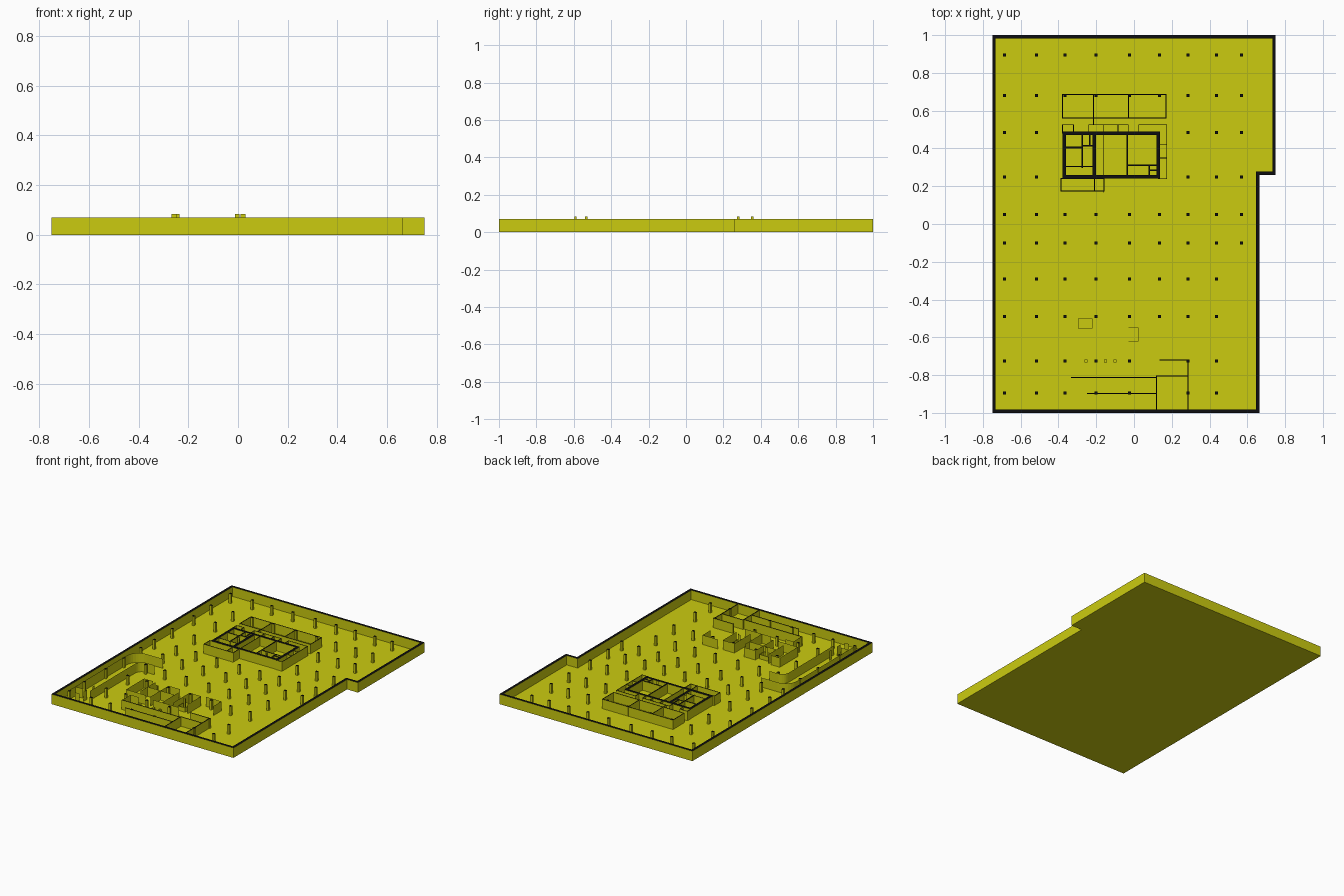
import bpy, bmesh, math

H = 0.07      # wall height
FLOOR = 0.004


def material(name, rgb):
    m = bpy.data.materials.new(name)
    m.diffuse_color = (*rgb, 1)
    return m


YELLOW = material("yellow", (0.60, 0.60, 0.005))
BLACK = material("black", (0.004, 0.004, 0.005))


def finish(bm, name, black_tops=True):
    for f in bm.faces:
        f.material_index = 1 if black_tops and f.normal.z > 0.9 else 0
    me = bpy.data.meshes.new(name)
    bm.to_mesh(me)
    bm.free()
    me.materials.append(YELLOW)
    me.materials.append(BLACK)
    ob = bpy.data.objects.new(name, me)
    bpy.context.collection.objects.link(ob)
    return ob


def box(bm, x0, x1, y0, y1, z0=FLOOR, z1=H):
    r = bmesh.ops.create_cube(bm, size=1)
    for v in r["verts"]:
        v.co = (x1 if v.co.x > 0 else x0, y1 if v.co.y > 0 else y0, z1 if v.co.z > 0 else z0)
    bm.normal_update()


def walls(name, segments, t, black_tops=True, top=H):
    """Axis-aligned wall boxes (x0, y0, x1, y1) of thickness t."""
    bm = bmesh.new()
    for x0, y0, x1, y1 in segments:
        box(bm, min(x0, x1) - t / 2, max(x0, x1) + t / 2,
            min(y0, y1) - t / 2, max(y0, y1) + t / 2, z1=top)
    return finish(bm, name, black_tops)


def rect(x0, x1, y0, y1):
    return [(x0, y0, x1, y0), (x0, y1, x1, y1), (x0, y0, x0, y1), (x1, y0, x1, y1)]


def screen(name, path, top=H):
    """Sheet partition without thickness along a path."""
    bm = bmesh.new()
    cols = [(bm.verts.new((x, y, FLOOR)), bm.verts.new((x, y, top))) for x, y in path]
    for a, b in zip(cols, cols[1:]):
        bm.faces.new((a[0], b[0], b[1], a[1]))
    bm.normal_update()
    return finish(bm, name, False)


def arc(cx, cy, r, n=8):
    """Quarter bend from heading +y to heading +x."""
    return [(cx - r * math.cos(i / n * math.pi / 2), cy + r * math.sin(i / n * math.pi / 2))
            for i in range(n + 1)]


# floor slab and perimeter wall
def outline(d):
    return [(-0.75 + d, -1 + d), (0.665 - d, -1 + d), (0.665 - d, 0.26 + d),
            (0.75 - d, 0.26 + d), (0.75 - d, 1 - d), (-0.75 + d, 1 - d)]


bm = bmesh.new()
face = bm.faces.new([bm.verts.new((x, y, 0)) for x, y in outline(0)])
r = bmesh.ops.extrude_face_region(bm, geom=[face])
bmesh.ops.translate(bm, vec=(0, 0, FLOOR), verts=[g for g in r["geom"] if isinstance(g, bmesh.types.BMVert)])
bmesh.ops.recalc_face_normals(bm, faces=bm.faces)
finish(bm, "floor_slab", False)

bm = bmesh.new()
rings = [[bm.verts.new((x, y, z)) for x, y in outline(d)]
         for d, z in ((0, 0), (0, H), (0.018, H), (0.018, FLOOR))]
for a, b in zip(rings, rings[1:]):
    for i in range(6):
        j = (i + 1) % 6
        bm.faces.new((a[i], a[j], b[j], b[i]))
bm.normal_update()
finish(bm, "perimeter_wall")

# column grid
XS = (-0.685, -0.515, -0.365, -0.20, -0.025, 0.135, 0.285, 0.437, 0.57)
YS = (0.895, 0.68, 0.485, 0.25, 0.05, -0.10, -0.29, -0.49, -0.725, -0.895)
bm = bmesh.new()
for y in YS:
    for x in XS:
        if (x > 0.5 and y < -0.2) or (0.2 < y < 0.5 and -0.4 < x < 0.2) or (x == 0.135 and y < -0.7):
            continue
        box(bm, x - 0.008, x + 0.008, y - 0.008, y + 0.008)
finish(bm, "columns")

# central core: thick structural walls, then inner partitions
walls("core_structure", rect(-0.37, 0.128, 0.25, 0.48) + [(-0.21, 0.25, -0.21, 0.48)], 0.018)
walls("core_partitions", [
    (-0.035, 0.25, -0.035, 0.48), (-0.37, 0.405, -0.275, 0.405), (-0.275, 0.30, -0.275, 0.48),
    (-0.275, 0.415, -0.21, 0.415), (-0.235, 0.415, -0.235, 0.48), (-0.035, 0.31, 0.128, 0.31),
    (0.08, 0.25, 0.08, 0.31), (0.08, 0.285, 0.128, 0.285)], 0.008)
walls("core_light_partitions", [(-0.37, 0.305, -0.21, 0.305), (-0.16, 0.17, -0.16, 0.525)], 0.004)

# rooms around the core
walls("back_rooms", rect(-0.378, 0.17, 0.56, 0.685) + [
    (-0.215, 0.53, -0.215, 0.685), (-0.03, 0.56, -0.03, 0.685)], 0.005)
walls("corridor_walls", [
    (-0.378, 0.525, -0.32, 0.525), (-0.24, 0.525, -0.03, 0.525), (0.025, 0.525, 0.173, 0.525),
    (-0.378, 0.48, -0.378, 0.525), (-0.32, 0.49, -0.32, 0.525), (-0.24, 0.49, -0.24, 0.525),
    (-0.085, 0.49, -0.085, 0.525), (-0.03, 0.49, -0.03, 0.525), (0.025, 0.49, 0.025, 0.525),
    (0.173, 0.24, 0.173, 0.525), (0.128, 0.24, 0.173, 0.24),
    (0.128, 0.42, 0.173, 0.42), (0.128, 0.35, 0.173, 0.35)], 0.004)
walls("front_annex", rect(-0.387, -0.16, 0.175, 0.24) + [(-0.21, 0.175, -0.21, 0.24)], 0.005)

# service rooms by the front wall
walls("service_walls", [
    (-0.33, -0.813, 0.12, -0.813), (0.12, -0.805, 0.285, -0.805), (-0.245, -0.897, 0.12, -0.897),
    (0.12, -0.98, 0.12, -0.805), (0.285, -0.98, 0.285, -0.72), (0.138, -0.72, 0.285, -0.72)], 0.006)

# front room block made of thin screens
for path in (
        [(-0.245, -0.67), (-0.40, -0.67), (-0.40, -0.47), (-0.33, -0.47)],
        [(-0.31, -0.47), (-0.31, -0.64)], [(-0.31, -0.56), (-0.10, -0.56)],
        [(-0.21, -0.67), (-0.21, -0.47), (-0.12, -0.47)], [(-0.10, -0.70), (-0.10, -0.52)],
        [(-0.04, -0.66), (-0.04, -0.48), (0.05, -0.48), (0.05, -0.63)],
        [(0.08, -0.47), (0.20, -0.47), (0.20, -0.56)], [(-0.17, -0.70), (0.03, -0.70)],
        [(-0.33, -0.813), (-0.33, -0.72), (-0.27, -0.72)]):
    screen("front_room_screen", path)

# ramp with rounded bend along the left side
screen("ramp_outer_wall", [(-0.69, -0.88)] + arc(-0.60, -0.25, 0.09) + [(-0.47, -0.16)])
screen("ramp_inner_wall", [(-0.575, -0.82)] + arc(-0.525, -0.32, 0.05) + [(-0.46, -0.27)])
for path in ([(-0.60, -0.76), (-0.60, -0.735)], [(-0.60, -0.86), (-0.60, -0.82)],
             [(-0.64, -0.893), (-0.605, -0.893)], [(-0.69, -0.82), (-0.63, -0.82)]):
    screen("ramp_lobby_screen", path)

# fixtures: low enclosures with a taller thin panel
for i, (x, y, w, d) in enumerate(((-0.258, -0.527, 0.075, 0.05), (-0.003, -0.585, 0.052, 0.07),
                                  (-0.245, 0.36, 0.03, 0.06), (0.02, 0.285, 0.05, 0.03))):
    if i < 2:
        walls("enclosure", rect(x - w / 2, x + w / 2, y - d / 2, y + d / 2), 0.002, False, 0.035)
    screen("tall_panel", [(x - 0.01, y), (x + 0.01, y), (x + 0.01, y - 0.012)], 0.083)

# small pedestals
bm = bmesh.new()
for x in (-0.255, -0.15, -0.10):
    box(bm, x - 0.008, x + 0.008, -0.733, -0.717, z1=0.03)
finish(bm, "pedestals", False)
